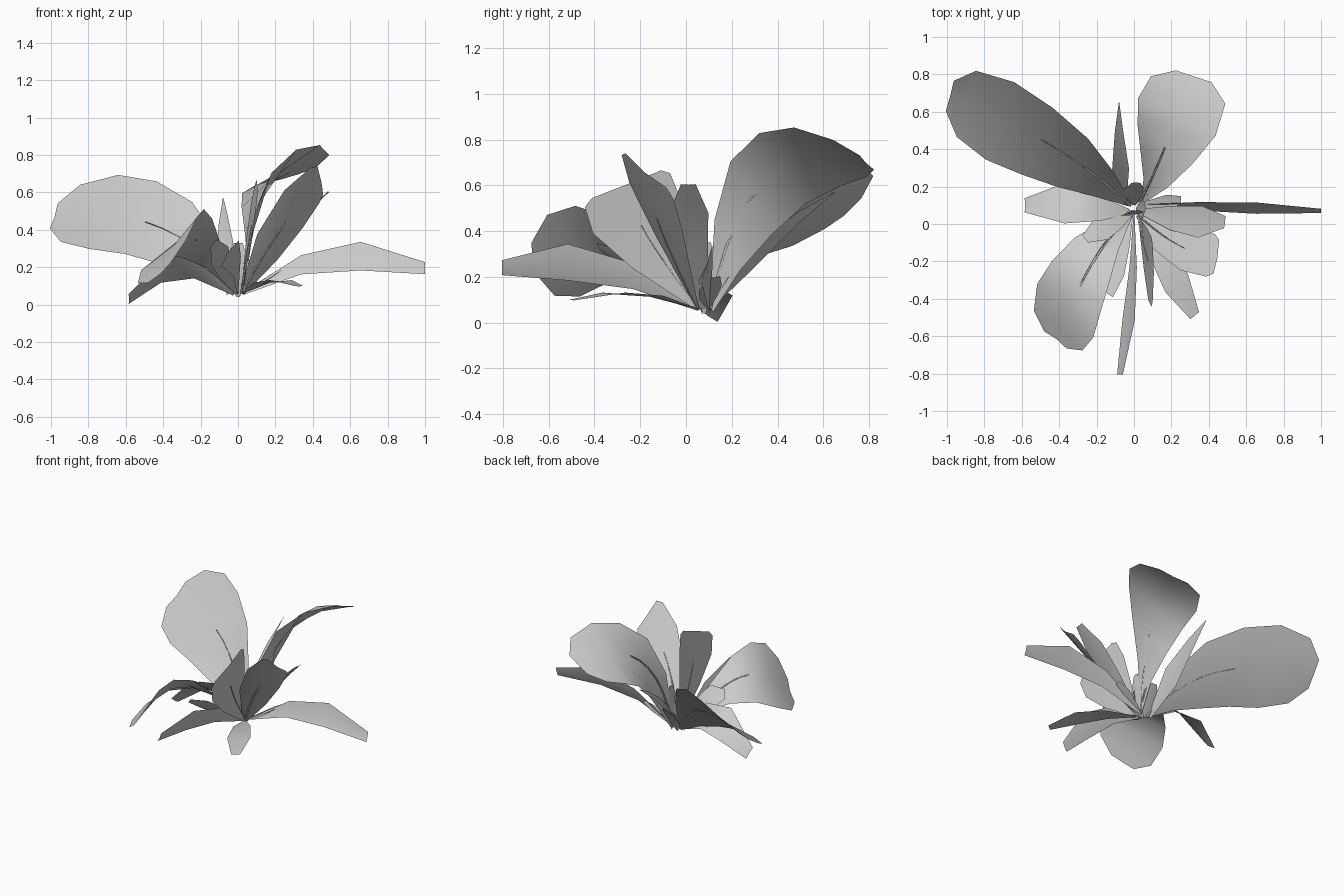
import bpy
from mathutils import Vector as V

if "Cube" in bpy.data.objects:
    bpy.data.objects.remove(bpy.data.objects["Cube"])

BROAD = [(0, .06), (.2, .5), (.4, .85), (.6, 1), (.78, 1.03), (.93, .8), (1, .35)]
SIMPLE = [(0, .12), (.33, .75), (.66, 1), (1, .38)]
BLUNT = [(0, .1), (.33, .75), (.66, 1.05), (.93, .95), (1, .75)]
POINTED = [(0, .2), (.4, 1), (.75, .5), (1, .03)]


def make(name, verts, faces):
    me = bpy.data.meshes.new(name)
    me.from_pydata([tuple(v) for v in verts], [], faces)
    ob = bpy.data.objects.new(name, me)
    bpy.context.collection.objects.link(ob)
    for p in me.polygons:
        p.use_smooth = True
    return ob


def leaf(name, base, mid, tip, s0, s1=None, profile=SIMPLE, cup=.1, vein=False):
    """Blade whose midrib passes base-mid-tip; s0/s1 are half-width vectors at base/tip."""
    base, mid, tip, s0 = V(base), V(mid), V(tip), V(s0)
    s1 = V(s1) if s1 else s0
    ctrl = 2 * mid - (base + tip) / 2

    def spine(t):
        return (1 - t) ** 2 * base + 2 * t * (1 - t) * ctrl + t * t * tip

    def sink(t, w):
        side = s0.lerp(s1, t)
        n = side.cross(spine(min(t + .05, 1)) - spine(t - .05)).normalized()
        if n.z < 0:
            n = -n
        return n * (side.length * w * cup)

    verts, faces = [], []
    for i, (t, w) in enumerate(profile):
        c, side = spine(t), s0.lerp(s1, t) * w
        verts += [c - side, c - sink(t, w), c + side]
        if i:
            a, b = 3 * i - 3, 3 * i
            faces += [(a, a + 1, b + 1, b), (a + 1, a + 2, b + 2, b + 1)]
    make(name, verts, faces)

    # thin three-sided midrib on the lower half of the blade
    if vein:
        vv, vf, n = [], [], 6
        for i in range(n + 1):
            t = .58 * i / n
            c = spine(t) - sink(t, min(1, 2.2 * t))
            r = .008 * (1 - .5 * i / n)
            vv += [c + V((r, 0, 0)), c + V((-r, r, 0)), c + V((0, -r, r))]
            if i:
                for k in range(3):
                    a, b = 3 * i - 3, (k + 1) % 3
                    vf.append((a + k, a + b, a + 3 + b, a + 3 + k))
        make(name + "_midrib", vv, vf)


# large broad leaves
leaf("leaf_back_left", (-.02, .1, .06), (-.42, .385, .43), (-.985, .685, .475),
     (.12, .1, .2), (.06, .23, .19), BROAD, vein=True)
leaf("leaf_back_right", (.03, .11, .06), (.135, .35, .62), (.32, .79, .7),
     (-.04, -.12, .25), (.27, -.09, .09), BROAD, cup=.04, vein=True)
leaf("leaf_front_left", (-.01, .06, .06), (-.27, -.27, .38), (-.42, -.62, .17),
     (.06, -.17, .1), (.17, -.13, .15), BROAD, vein=True)
leaf("leaf_front_right", (.02, .05, .06), (.23, -.1, .42), (.44, -.175, .665),
     (-.1, -.09, .085), (-.02, -.12, .1), BLUNT, vein=True)
leaf("leaf_front_upright", (.02, .06, .06), (.06, -.17, .38), (.1, -.26, .605),
     (.01, -.15, -.05), (0, -.2, -.08), BLUNT, cup=.04, vein=True)

# long narrow leaves
leaf("leaf_right_long", (.03, .1, .06), (.5, .09, .25), (1, .07, .195),
     (0, .03, .06), (0, .03, .085))
leaf("leaf_front_long", (0, .05, .06), (-.015, -.38, .245), (-.075, -.805, .24),
     (.02, 0, .07), (.04, 0, .085))
leaf("leaf_back_spike", (-.05, .1, .06), (-.075, .35, .34), (-.08, .65, .57),
     (.045, 0, .05), profile=POINTED)

# mid-size leaves
leaf("leaf_left_drooping", (-.02, .07, .06), (-.3, .1, .215), (-.585, .1, .03),
     (.06, -.1, .085), (.0, -.1, .07))
leaf("leaf_right_upright", (.02, .07, .06), (.28, .02, .4), (.485, .01, .605),
     (.01, .085, 0))
leaf("leaf_front_low", (.02, .05, .06), (.18, -.23, .13), (.325, -.49, .1),
     (.06, .05, .0))
leaf("leaf_front_small", (-.01, .05, .06), (-.08, -.18, .22), (-.13, -.38, .33),
     (.045, -.03, .05))
leaf("leaf_left_small", (0, .07, .06), (-.14, -.01, .25), (-.26, -.08, .31),
     (.04, -.05, .06))

# young leaves in the heart of the plant
leaf("heart_leaf_front", (0, .07, .04), (-.01, .05, .18), (0, .07, .33), (.065, .01, 0))
leaf("heart_leaf_back", (0, .1, .04), (0, .16, .16), (.01, .22, .24), (.06, 0, 0))
leaf("heart_leaf_side", (.01, .08, .04), (.04, .08, .2), (.06, .09, .35), (0, .05, 0))
leaf("heart_leaf_right", (.02, .1, .06), (.14, .1, .13), (.25, .13, .2), (0, .05, .01))
